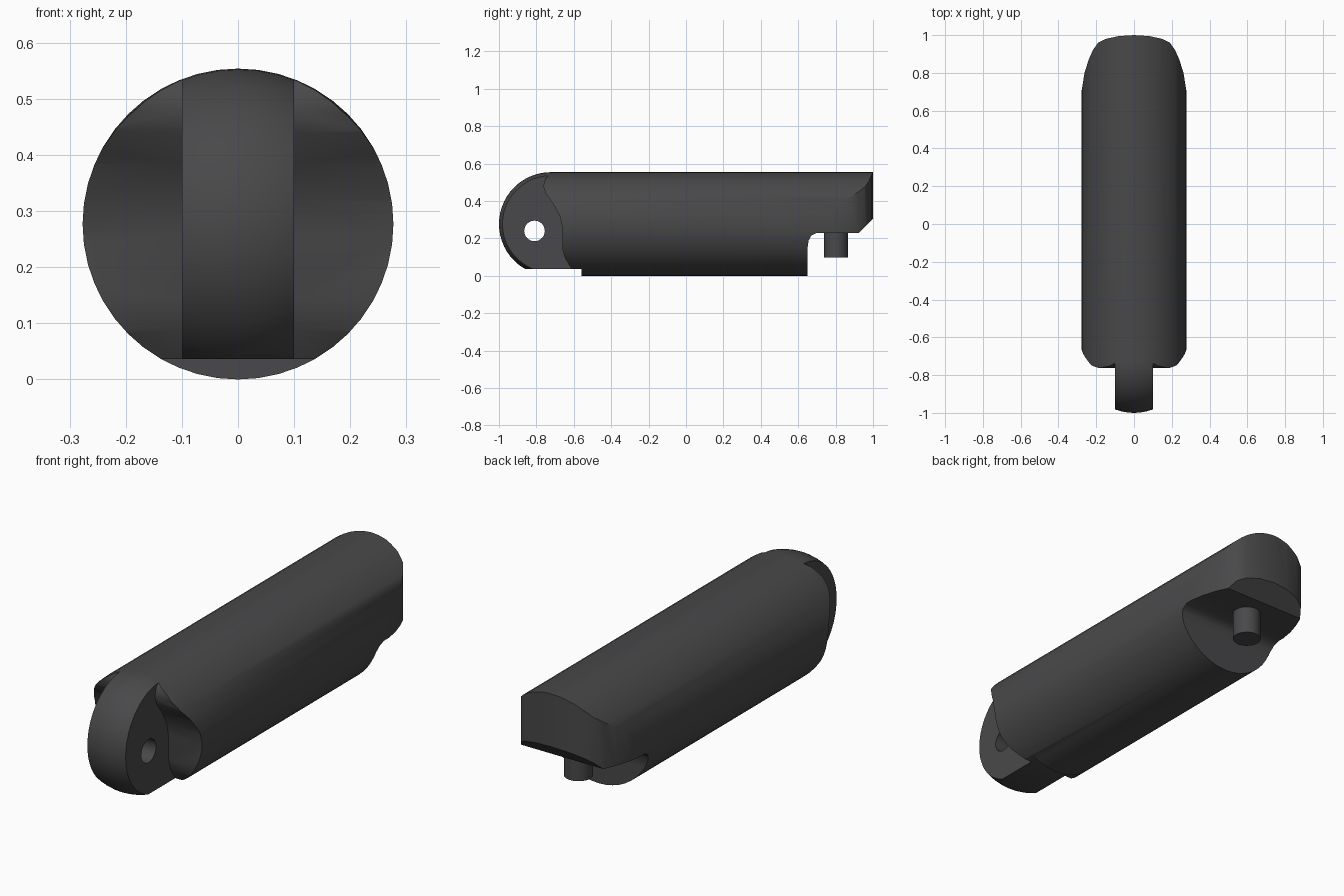
import bpy, bmesh
from math import sin, cos, pi, radians
from mathutils import Vector

if "Cube" in bpy.data.objects:
    bpy.data.objects.remove(bpy.data.objects["Cube"], do_unlink=True)

R = 0.277          # body radius, also the height of its axis
FRONT = R - 1      # centre of the rounded nose

grey = bpy.data.materials.new("dark grey")
grey.use_nodes = True
grey.diffuse_color = (0.066, 0.066, 0.069, 1)
grey.node_tree.nodes["Principled BSDF"].inputs["Base Color"].default_value = grey.diffuse_color


def to_object(name, bm):
    bmesh.ops.recalc_face_normals(bm, faces=bm.faces)
    mesh = bpy.data.meshes.new(name)
    bm.to_mesh(mesh)
    bm.free()
    obj = bpy.data.objects.new(name, mesh)
    obj.data.materials.append(grey)
    bpy.context.collection.objects.link(obj)
    return obj


def prism(name, points, extrude):
    bm = bmesh.new()
    face = bm.faces.new([bm.verts.new(p) for p in points])
    top = bmesh.ops.extrude_face_region(bm, geom=[face])
    verts = [v for v in top["geom"] if isinstance(v, bmesh.types.BMVert)]
    bmesh.ops.translate(bm, vec=Vector(extrude), verts=verts)
    return to_object(name, bm)


def side_prism(name, profile, x0, x1):
    return prism(name, [(x0, y, z) for y, z in profile], (x1 - x0, 0, 0))


def select(obj):
    bpy.ops.object.select_all(action="DESELECT")
    bpy.context.view_layer.objects.active = obj
    obj.select_set(True)


def cut(obj, cutter, operation="DIFFERENCE"):
    mod = obj.modifiers.new("cut", "BOOLEAN")
    mod.operation, mod.solver, mod.object = operation, "EXACT", cutter
    select(obj)
    bpy.ops.object.modifier_apply(modifier=mod.name)
    bpy.data.objects.remove(cutter, do_unlink=True)


# Body: a lathed tube with a round nose, turned about its long axis
bm = bmesh.new()
arc = [i * pi / 2 / 14 for i in range(15)]
profile = [(0, FRONT - R * cos(a), R - R * sin(a)) for a in arc] + [(0, 1.1, 0), (0, 1.1, R)]
verts = [bm.verts.new(p) for p in profile]
edges = [bm.edges.new(pair) for pair in zip(verts, verts[1:])]
bmesh.ops.spin(bm, geom=verts + edges, cent=(0, 0, R), axis=(0, 1, 0), angle=2 * pi, steps=48)
bmesh.ops.remove_doubles(bm, verts=bm.verts, dist=0.0001)
body = to_object("body", bm)

# Rear end rounded off in plan
plan = [(0.4, -1.2), (0.4, 0.5), (0.278, 0.7), (0.262, 0.8), (0.24, 0.87),
        (0.218, 0.92), (0.19, 0.96), (0.15, 0.98), (0.08, 0.995)]
outline = plan + [(0, 1)] + [(-x, y) for x, y in reversed(plan)]
cut(body, prism("plan_cutter", [(x, y, -0.2) for x, y in outline], (0, 0, 1)), "INTERSECT")

# Side pockets that leave the tongue between them
shoulder = [(-0.69, 0.7), (-0.69, 0.553), (-0.725, 0.545), (-0.752, 0.52), (-0.763, 0.48),
            (-0.75, 0.44), (-0.71, 0.385), (-0.675, 0.32), (-0.662, 0.26),
            (-0.66, 0.14), (-0.645, 0.09), (-0.61, 0.035), (-0.61, -0.1), (-1.2, -0.1), (-1.2, 0.7)]
for side in (-1, 1):
    cut(body, side_prism("pocket_cutter", shoulder, side * 0.1, side * 0.5))

# Flat under the nose, and the notch and chamfer under the rear
flat = [(-1.2, -0.1), (-0.56, -0.1), (-0.56, 0.036), (-1.2, 0.036)]
notch = [(0.65, -0.1), (0.65, 0.15), (0.656, 0.19), (0.67, 0.215), (0.7, 0.23),
         (0.925, 0.23), (1.1, 0.405), (1.1, -0.1)]
for points in (flat, notch):
    cut(body, side_prism("underside_cutter", points, -0.5, 0.5))

# Pin hole through the tongue
ring = [i * 2 * pi / 32 for i in range(32)]
hole = [(-0.81 + 0.055 * cos(a), 0.24 + 0.055 * sin(a)) for a in ring]
cut(body, side_prism("hole_cutter", hole, -0.5, 0.5))

# Peg under the rear overhang
peg = prism("peg", [(0.063 * cos(a), 0.802 + 0.063 * sin(a), 0.097) for a in ring], (0, 0, 0.16))

for obj in (body, peg):
    select(obj)
    bpy.ops.object.shade_smooth_by_angle(angle=radians(35))
